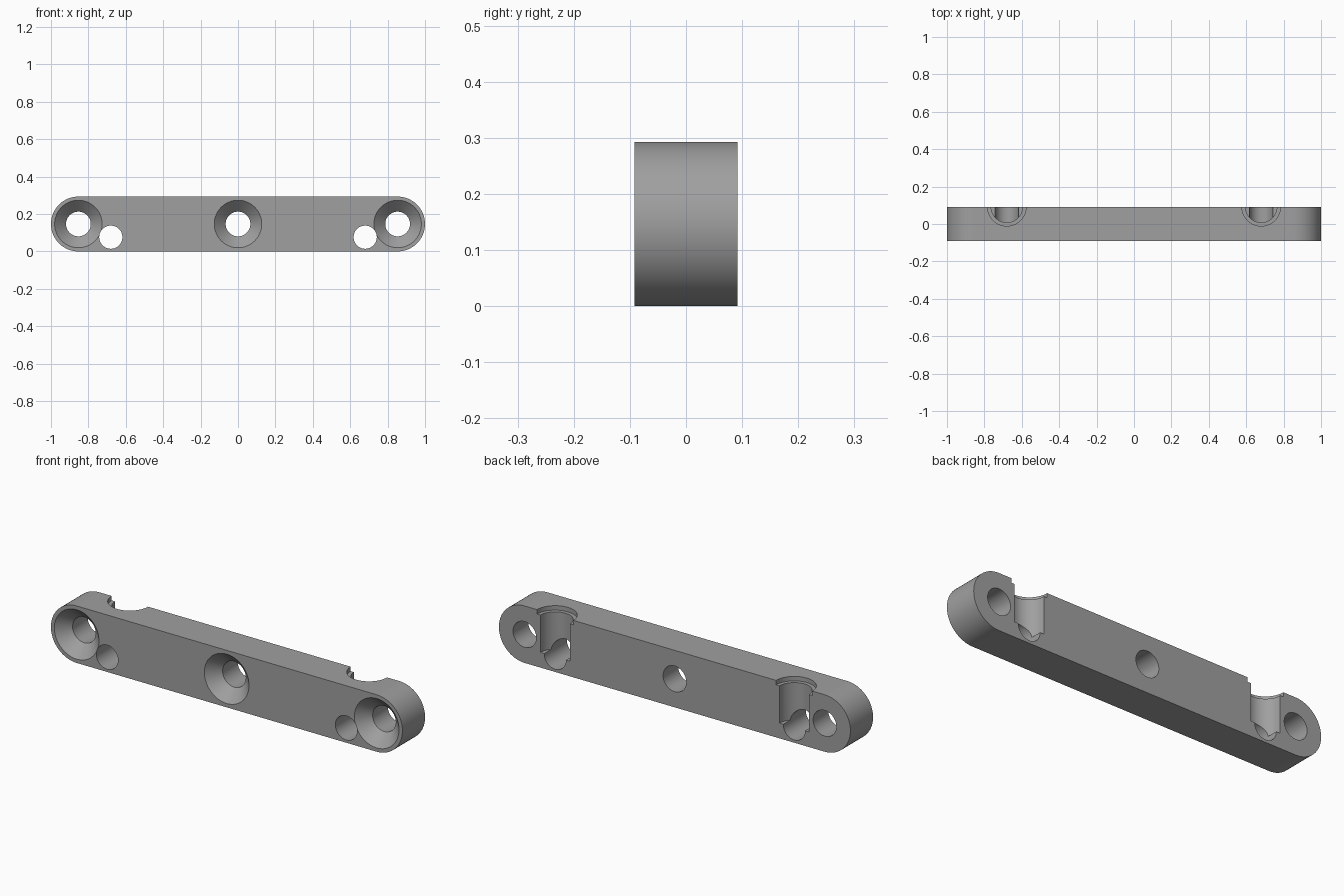
import bpy, math

if "Cube" in bpy.data.objects:
    bpy.data.objects.remove(bpy.data.objects["Cube"])

HALF_T = 0.092          # half thickness along y
R = 0.1465              # end radius, half the height
END_X = 1 - R

grey = bpy.data.materials.new("grey")
grey.diffuse_color = (0.35, 0.35, 0.35, 1)
grey.use_nodes = True
grey.node_tree.nodes["Principled BSDF"].inputs["Base Color"].default_value = grey.diffuse_color


def mesh_object(name, verts, faces):
    me = bpy.data.meshes.new(name)
    me.from_pydata(verts, [], faces)
    me.materials.append(grey)
    ob = bpy.data.objects.new(name, me)
    bpy.context.collection.objects.link(ob)
    return ob


def lathe(name, profile, place, n=64):
    """Solid of revolution; profile holds (radius, height along the axis)."""
    verts = [place(r * math.cos(2 * math.pi * i / n), r * math.sin(2 * math.pi * i / n), h)
             for r, h in profile for i in range(n)]
    faces = [(k * n + i, k * n + (i + 1) % n, (k + 1) * n + (i + 1) % n, (k + 1) * n + i)
             for k in range(len(profile) - 1) for i in range(n)]
    last = (len(profile) - 1) * n
    faces += [tuple(reversed(range(n))), tuple(range(last, last + n))]
    return mesh_object(name, verts, faces)


def along_y(cx, cz):
    return lambda a, b, h: (cx + b, h, cz + a)


def along_z(cx, cy):
    return lambda a, b, h: (cx + a, cy + b, h)


# Bar with rounded ends
steps = 32
outline = []
for sign, start in ((1, -math.pi / 2), (-1, math.pi / 2)):
    for i in range(steps + 1):
        t = start + math.pi * i / steps
        outline.append((sign * END_X + R * math.cos(t), R + R * math.sin(t)))
n = len(outline)
verts = [(x, y, z) for y in (-HALF_T, HALF_T) for x, z in outline]
faces = [tuple(range(n)), tuple(reversed(range(n, 2 * n)))]
faces += [(i, i + n, (i + 1) % n + n, (i + 1) % n) for i in range(n)]
bar = mesh_object("mounting_bar", verts, faces)

cutters = []
# Countersunk screw holes
for x in (-END_X, 0, END_X):
    profile = [(0.137, -HALF_T - 0.01), (0.066, -HALF_T + 0.061), (0.066, HALF_T + 0.05)]
    cutters.append(lathe("screw_hole_cutter", profile, along_y(x, R)))

for x in (-0.68, 0.68):
    # Stepped half-round pocket open to the back and top
    profile = [(0.084, 0.078), (0.084, 0.27), (0.103, 0.27), (0.103, 0.35)]
    cutters.append(lathe("pocket_cutter", profile, along_z(x, HALF_T)))
    # Plain through hole meeting the pocket
    cutters.append(lathe("pin_hole_cutter", [(0.062, -0.2), (0.062, 0.2)], along_y(x, 0.076)))

for cutter in cutters:
    cutter.hide_render = True
    cutter.hide_set(True)
    mod = bar.modifiers.new("cut", 'BOOLEAN')
    mod.operation = 'DIFFERENCE'
    mod.solver = 'EXACT'
    mod.object = cutter

# Apply the cuts, drop the cutters, then smooth the round walls
deps = bpy.context.evaluated_depsgraph_get()
bar.data = bpy.data.meshes.new_from_object(bar.evaluated_get(deps))
bar.modifiers.clear()
for cutter in cutters:
    bpy.data.objects.remove(cutter)
bpy.context.view_layer.objects.active = bar
bar.select_set(True)
bpy.ops.object.shade_smooth_by_angle(angle=math.radians(25))
